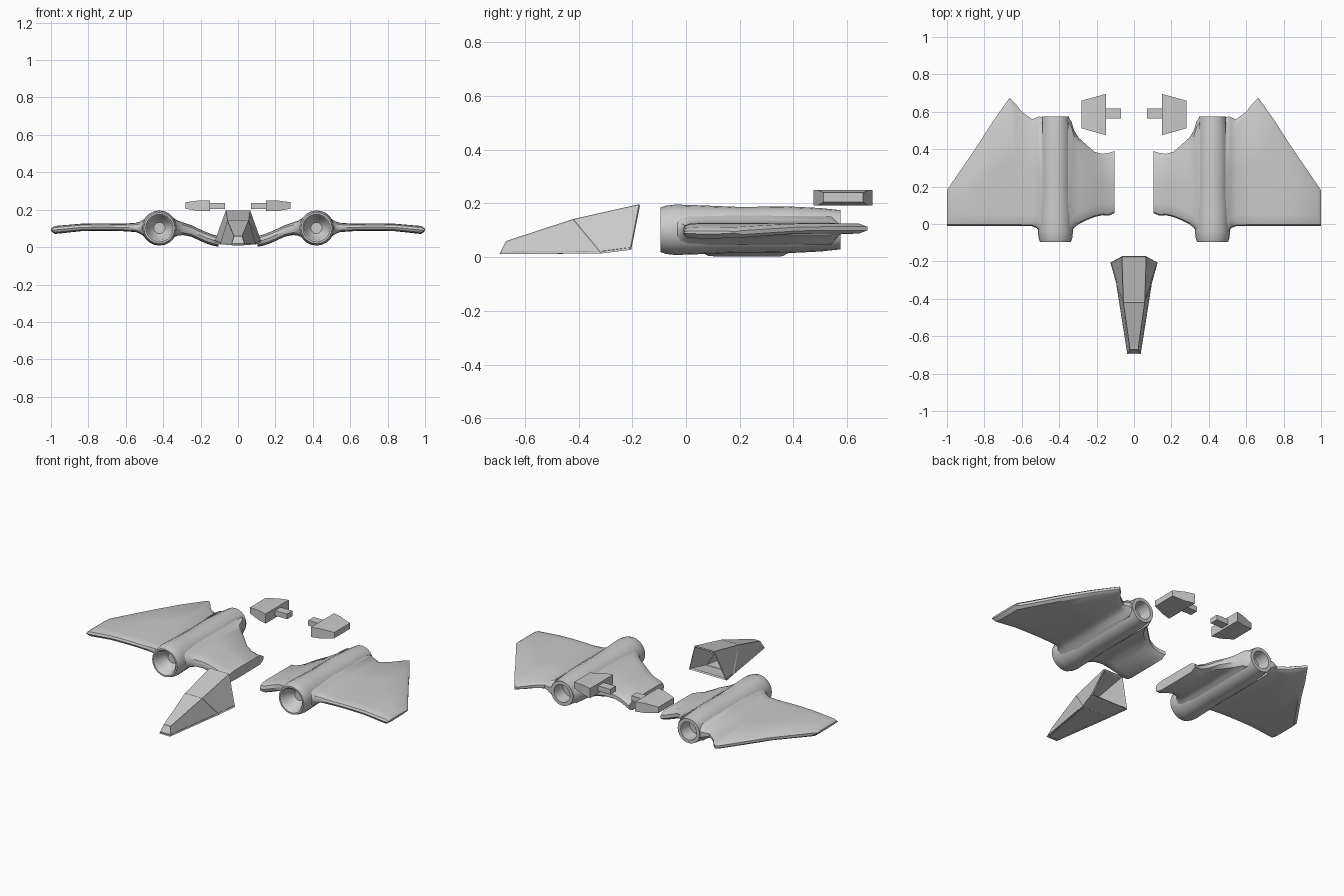
import bpy, bmesh, math

if "Cube" in bpy.data.objects:
    bpy.data.objects.remove(bpy.data.objects["Cube"])


def finish(bm, name, mirror=True, smooth=None):
    bmesh.ops.remove_doubles(bm, verts=bm.verts, dist=1e-5)
    bmesh.ops.recalc_face_normals(bm, faces=bm.faces)
    me = bpy.data.meshes.new(name)
    bm.to_mesh(me)
    bm.free()
    ob = bpy.data.objects.new(name, me)
    bpy.context.collection.objects.link(ob)
    if smooth:
        bpy.ops.object.select_all(action='DESELECT')
        ob.select_set(True)
        bpy.context.view_layer.objects.active = ob
        bpy.ops.object.shade_smooth_by_angle(angle=math.radians(smooth))
    if mirror:
        m = ob.modifiers.new("mirror", 'MIRROR')
        m.use_mirror_merge = False
    return ob


def loft(sections, cap_start=True, cap_end=True, closed=True):
    bm = bmesh.new()
    rings = [[bm.verts.new(p) for p in s] for s in sections]
    n = len(rings[0])
    for a, b in zip(rings, rings[1:]):
        for i in range(n if closed else n - 1):
            j = (i + 1) % n
            bm.faces.new((a[i], a[j], b[j], b[i]))
    if cap_start:
        bm.faces.new(rings[0])
    if cap_end:
        bm.faces.new(rings[-1])
    return bm


def foil(x, y0, y1, zlo, zhi):
    # rounded leading edge, bevelled trailing edge
    c, h = (zlo + zhi) / 2, (zhi - zlo) / 2
    top = [(y0 + .006, .6), (y0 + .025, .9), (y0 + .06, 1), ((y0 + y1) / 2, 1),
           (y1 - .03, .95), (y1, .35)]
    pts = [(y0, 0)] + top + [(y, -t) for y, t in reversed(top)]
    return [(x, y, c + h * t) for y, t in pts]


# Outer wing panels: x, front y, rear y, bottom z, top z
outer = [(.488, -.055, .57, .045, .155), (.505, -.045, .575, .058, .148),
         (.52, -.022, .57, .07, .138), (.545, -.012, .56, .08, .13),
         (.60, -.01, .60, .084, .126), (.635, -.01, .645, .086, .125),
         (.665, -.01, .675, .087, .126), (.75, -.01, .555, .087, .127),
         (.84, -.01, .415, .085, .125), (.98, -.01, .21, .07, .113),
         (1.0, -.01, .18, .087, .098)]
finish(loft([foil(*s) for s in outer]), "outer_wings", smooth=35)

# Inner arms curving down from the engines
inner = [(.352, -.06, .57, .045, .158), (.335, -.045, .55, .056, .15),
         (.32, -.02, .50, .062, .141), (.295, .0, .46, .064, .132),
         (.25, .022, .42, .056, .117), (.21, .038, .385, .037, .098),
         (.17, .047, .375, .019, .08), (.135, .045, .38, .008, .067),
         (.105, .058, .39, .002, .06)]
finish(loft([foil(*s) for s in inner]), "inner_wings", smooth=35)

# Engine nacelles: lathed tube with recessed ends
profile = [(-.02, .001), (-.02, .03), (-.05, .058), (-.085, .065), (-.095, .074),
           (-.095, .083), (-.075, .09), (-.04, .094), (.05, .091), (.2, .085),
           (.38, .087), (.5, .081), (.575, .073), (.575, .053), (.5, .046), (.5, .001)]
SEG = 20
rings = [[(.42 + r * math.cos(a), y, .102 + r * math.sin(a))
          for a in (2 * math.pi * i / SEG for i in range(SEG))] for y, r in profile]
finish(loft(rings), "engine_nacelles", smooth=35)

# Nose: faceted shell open at the rear; (top y, z, half width, bottom y, z, half width)
stations = [(-.67, .06, .022, -.695, .011, .036),
            (-.42, .142, .057, -.315, .014, .096),
            (-.175, .197, .065, -.208, .027, .126)]
secs = [[(-tw, ty, tz), (tw, ty, tz), (bw, by, bz), (-bw, by, bz)]
        for ty, tz, tw, by, bz, bw in stations]
bm = loft(secs, cap_end=False)
bmesh.ops.recalc_face_normals(bm, faces=bm.faces)
# recessed panels leave a raised frame along the edges
bmesh.ops.inset_individual(bm, faces=bm.faces[:], thickness=.006, depth=-.002)
nose = finish(bm, "nose", mirror=False)
shell = nose.modifiers.new("shell", 'SOLIDIFY')
shell.thickness = .007
shell.offset = -1

# Tail pods: tapered blocks with a stem
pod = [(.15, .475, .695, .192, .25), (.205, .49, .68, .192, .25), (.28, .512, .66, .205, .24)]
stem = [(.07, .565, .617, .205, .236), (.155, .565, .617, .205, .236)]
for name, data in (("tail_pods", pod), ("tail_pod_stems", stem)):
    finish(loft([[(x, a, lo), (x, b, lo), (x, b, hi), (x, a, hi)]
                 for x, a, b, lo, hi in data]), name)
